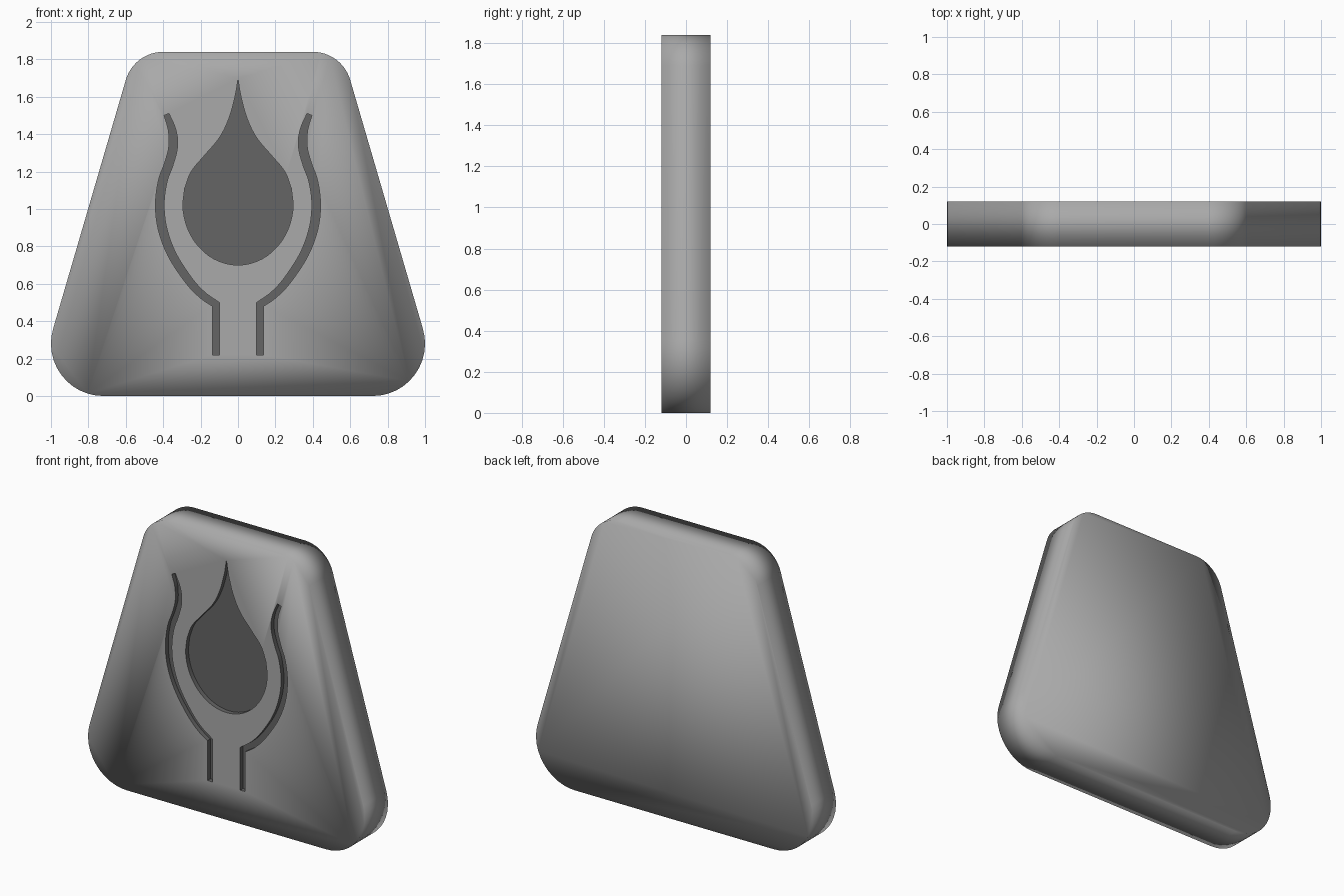
import bpy, bmesh, math
from mathutils import Vector

if "Cube" in bpy.data.objects:
    bpy.data.objects.remove(bpy.data.objects["Cube"])

HALF_T = 0.12      # half thickness of the plate
DEPTH = 0.03       # engraving depth


def material(name, v):
    m = bpy.data.materials.new(name)
    m.diffuse_color = (v, v, v, 1)
    m.use_nodes = True
    m.node_tree.nodes["Principled BSDF"].inputs["Base Color"].default_value = m.diffuse_color
    return m


MATS = [material("stone_grey", 0.40), material("engraved_dark_grey", 0.13)]


def spline(pts, n=6):
    """Smooth curve through the points (Catmull-Rom)."""
    p = [Vector(q) for q in pts]
    p = [2 * p[0] - p[1]] + p + [2 * p[-1] - p[-2]]
    out = []
    for i in range(1, len(p) - 2):
        a, b, c, d = p[i - 1:i + 3]
        for k in range(n):
            t = k / n
            out.append(0.5 * (2 * b + (c - a) * t + (2 * a - 5 * b + 4 * c - d) * t * t
                              + (3 * b - a - 3 * c + d) * t ** 3))
    return out + [p[-2]]


def arc(cx, cz, r, a0, a1, n=12):
    return [Vector((cx + r * math.cos(math.radians(a0 + (a1 - a0) * i / n)),
                    cz + r * math.sin(math.radians(a0 + (a1 - a0) * i / n))))
            for i in range(n + 1)]


def flip(pts):
    return [Vector((-p.x, p.y)) for p in reversed(pts)]


def prisms(name, outlines, y0, y1, mat):
    """Extrude closed x-z outlines along y into one object."""
    bm = bmesh.new()
    for o in outlines:
        f = bm.faces.new([bm.verts.new((p.x, y0, p.y)) for p in o])
        r = bmesh.ops.extrude_face_region(bm, geom=[f])
        for v in r["geom"]:
            if isinstance(v, bmesh.types.BMVert):
                v.co.y = y1
    bmesh.ops.recalc_face_normals(bm, faces=bm.faces)
    for f in bm.faces:
        f.material_index = mat
    me = bpy.data.meshes.new(name)
    bm.to_mesh(me)
    bm.free()
    for m in MATS:
        me.materials.append(m)
    ob = bpy.data.objects.new(name, me)
    bpy.context.collection.objects.link(ob)
    return ob


# Plate: trapezoid with rounded corners
right = arc(0.72, 0.28, 0.28, -90, 16) + arc(0.40, 1.632, 0.208, 16, 90)
plate = prisms("engraved_plate", [right + flip(right)], -HALF_T, HALF_T, 0)

# Flame drop outline (right half, tip to bottom)
half = spline([(0, 1.695), (0.016, 1.60), (0.05, 1.48), (0.10, 1.38), (0.18, 1.285),
               (0.25, 1.20), (0.285, 1.11)])
half += [Vector((0.295 * math.cos(a), 1.03 + 0.33 * math.sin(a)))
         for a in [-math.pi / 2 * i / 14 for i in range(15)]]
half[-1].x = 0
drop = half + flip(half)[1:-1]

# Torch bowl groove: centre line with half width, ending in a straight stem
line = spline([(0.382, 1.505), (0.352, 1.42), (0.347, 1.33), (0.37, 1.24), (0.402, 1.15),
               (0.418, 1.03), (0.405, 0.90), (0.355, 0.76), (0.265, 0.62), (0.19, 0.54),
               (0.118, 0.49)])
line.append(Vector((0.118, 0.22)))
left, rgt = [], []
for i, p in enumerate(line):
    d1 = (line[max(i, 1)] - line[max(i, 1) - 1]).normalized()
    j = min(i, len(line) - 2)
    d2 = (line[j + 1] - line[j]).normalized()
    d = (d1 + d2).normalized()
    s = i / (len(line) - 1)
    w = 0.014 + 0.009 * min(1, s / 0.15) - 0.005 * max(0, (s - 0.6) / 0.4)
    w /= max(0.6, d.dot(d2))
    nrm = Vector((-d.y, d.x)) * w
    left.append(p + nrm)
    rgt.append(p - nrm)
groove = left + rgt[::-1]

# Carve the engraving into the front
cutter = prisms("engraving_cutter", [drop, groove, flip(groove)], -0.3, -HALF_T + DEPTH, 1)
cutter.hide_render = True
mod = plate.modifiers.new("engrave", 'BOOLEAN')
mod.operation = 'DIFFERENCE'
mod.solver = 'EXACT'
mod.object = cutter
bpy.context.view_layer.objects.active = plate
plate.select_set(True)
bpy.ops.object.modifier_apply(modifier=mod.name)
bpy.data.objects.remove(cutter)

# Soft shading on the body, crisp edges around the engraving
bm = bmesh.new()
bm.from_mesh(plate.data)
for f in bm.faces:
    f.smooth = True
for e in bm.edges:
    if any(f.material_index == 1 for f in e.link_faces) and e.calc_face_angle(0) > 0.6:
        e.smooth = False
bm.to_mesh(plate.data)
bm.free()
